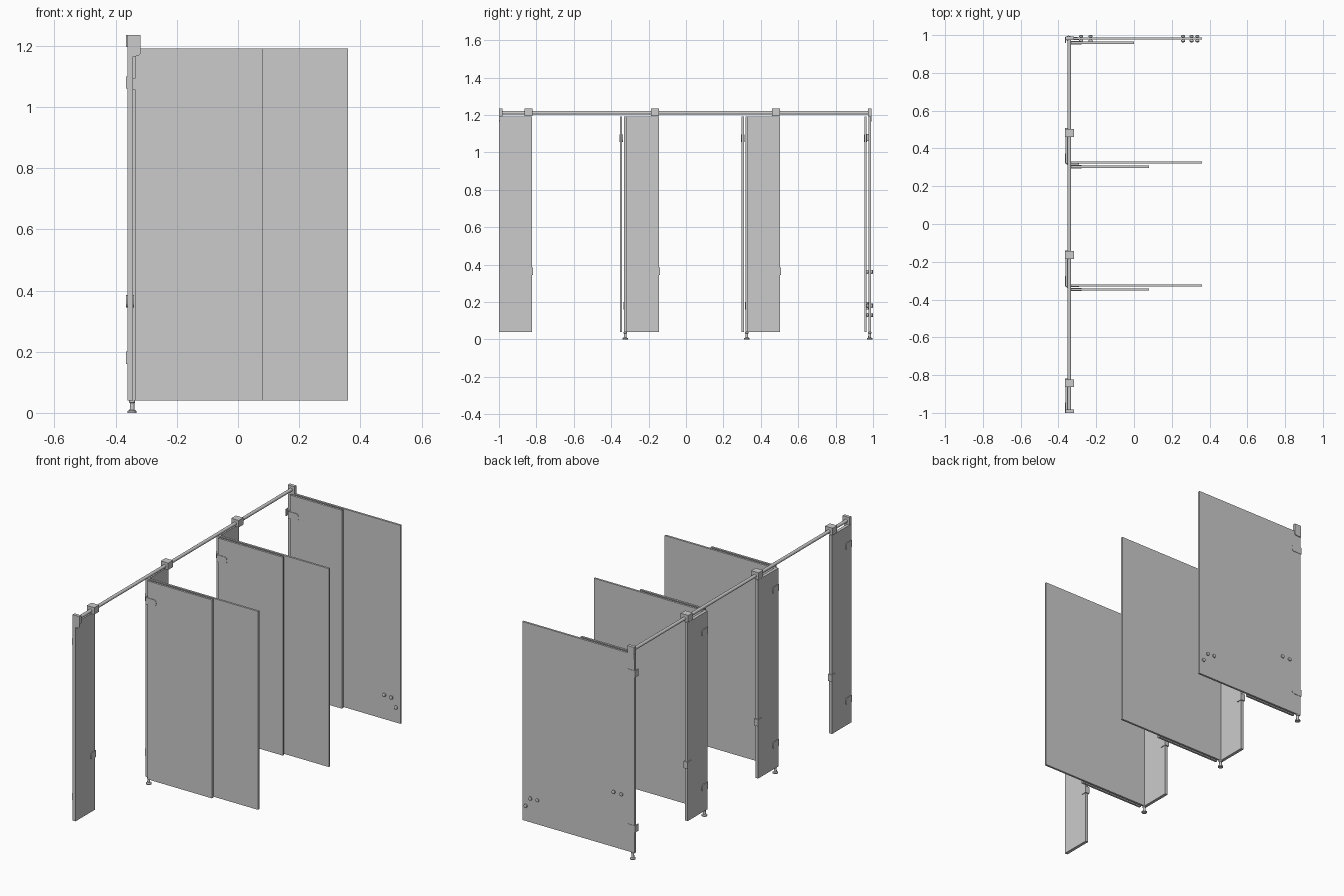
import bpy, bmesh, math
from mathutils import Vector

if "Cube" in bpy.data.objects:
    bpy.data.objects.remove(bpy.data.objects["Cube"])


def finish(name, bm):
    bmesh.ops.recalc_face_normals(bm, faces=bm.faces)
    me = bpy.data.meshes.new(name)
    bm.to_mesh(me)
    bm.free()
    ob = bpy.data.objects.new(name, me)
    bpy.context.collection.objects.link(ob)
    return ob


def box(name, x, y, z):
    bm = bmesh.new()
    bmesh.ops.create_cube(bm, size=1)
    for v in bm.verts:
        v.co = Vector([(a + b) / 2 + c * (b - a) for (a, b), c in zip((x, y, z), v.co)])
    return finish(name, bm)


def prism(name, pts, axis, lo, hi):
    # extrude a profile along x or y; points are (other horizontal axis, z)
    bm = bmesh.new()
    place = (lambda u, z: (lo, u, z)) if axis == 'x' else (lambda u, z: (u, lo, z))
    face = bm.faces.new([bm.verts.new(place(u, z)) for u, z in pts])
    ext = bmesh.ops.extrude_face_region(bm, geom=[face])
    step = Vector((hi - lo, 0, 0)) if axis == 'x' else Vector((0, hi - lo, 0))
    bmesh.ops.translate(bm, vec=step, verts=[g for g in ext['geom'] if isinstance(g, bmesh.types.BMVert)])
    return finish(name, bm)


def plate(name, axis, lo, hi, u0, u1, z):
    # fitting plate with rounded far end at u1
    s, r, h = (1 if u1 > u0 else -1), 0.016, 0.02
    pts = [(u0, z + h), (u0, z - h)]
    for cz, a0 in ((z - h + r, -90), (z + h - r, 0)):
        for i in range(6):
            a = math.radians(a0 + 18 * i)
            pts.append((u1 - s * r + s * r * math.cos(a), cz + r * math.sin(a)))
    return prism(name, pts, axis, lo, hi)


def lathe(name, profile, origin, along_y=False, n=20):
    # turned part: profile of (radius, distance along axis)
    bm = bmesh.new()
    rings = []
    for r, t in profile:
        ring = []
        for i in range(n):
            a = 2 * math.pi * i / n
            c, s = r * math.cos(a), r * math.sin(a)
            ring.append(bm.verts.new(Vector(origin) + Vector((c, t, s) if along_y else (c, s, t))))
        rings.append(ring)
    for p, q in zip(rings, rings[1:]):
        for i in range(n):
            bm.faces.new((p[i], p[(i + 1) % n], q[(i + 1) % n], q[i]))
    bm.faces.new(rings[0])
    bm.faces.new(rings[-1])
    ob = finish(name, bm)
    bpy.ops.object.select_all(action='DESELECT')
    ob.select_set(True)
    bpy.context.view_layer.objects.active = ob
    bpy.ops.object.shade_smooth_by_angle(angle=math.radians(35))
    return ob


PX = (-0.362, -0.344)      # front pilaster thickness
PZ = (0.04, 1.192)         # panel height

# head rail
lathe("head_rail", [(0.0095, -0.995), (0.0095, 0.985)], (-0.342, 0, 1.212), True)

# front pilasters with rail clamps, latch keepers and corner brackets
for i, (y0, y1) in enumerate([(-1.0, -0.823), (-0.331, -0.145), (0.319, 0.502)]):
    box(f"pilaster_{i}", PX, (y0, y1), PZ)
    box(f"rail_clamp_{i}", (-0.366, -0.318), (y1 - 0.041, y1 + 0.001), (1.196, 1.236))
    plate(f"keeper_outer_{i}", 'x', -0.366, -0.361, y1 + 0.006, y1 - 0.04, 0.365)
    plate(f"keeper_inner_{i}", 'x', -0.345, -0.340, y1 + 0.006, y1 - 0.04, 0.365)
    box(f"keeper_edge_{i}", (-0.366, -0.340), (y1, y1 + 0.006), (0.345, 0.385))
    for z in (1.08, 0.18):
        plate(f"corner_bracket_{i}", 'x', -0.3655, -0.361, y0 - 0.0, y0 + 0.055, z)

# dividers, open doors, feet
for i, (y, x0, door_end) in enumerate([(-0.325, -0.344, 0.08), (0.325, -0.344, 0.08), (0.982, -0.362, 0.0)]):
    box(f"divider_{i}", (x0, 0.36), (y - 0.006, y + 0.006), PZ)
    d = y - 0.022
    box(f"door_{i}", (-0.335, door_end), (d - 0.006, d + 0.006), PZ)
    plate(f"door_hinge_front_{i}", 'y', d - 0.009, d - 0.005, -0.338, -0.278, 1.075)
    plate(f"door_hinge_back_{i}", 'y', d + 0.005, d + 0.009, -0.338, -0.278, 1.075)
    box(f"door_hinge_knuckle_{i}", (-0.345, -0.335), (d - 0.009, d + 0.009), (1.055, 1.095))
    plate(f"divider_bracket_{i}", 'y', y - 0.009, y - 0.005, -0.344, -0.29, 0.18)
    lathe(f"foot_{i}", [(0.015, 0), (0.015, 0.006), (0.008, 0.010), (0.007, 0.032), (0.010, 0.034),
                        (0.010, 0.041)], (-0.346, y, 0))

# fittings on the end divider
for z in (1.08, 0.18):
    plate("end_bracket", 'y', 0.987, 0.990, -0.362, -0.30, z)
    box("end_bracket_edge", (-0.3655, -0.361), (0.958, 0.990), (z - 0.02, z + 0.02))

# rail end brackets: head block with rounded skirt
skirt = [(-0.362, 1.236), (-0.362, 1.165), (-0.34, 1.165)]
for k in range(7):
    a = math.radians(-90 + 15 * k)
    skirt.append((-0.332 + 0.014 * math.cos(a), 1.18 + 0.014 * math.sin(a)))
skirt.append((-0.318, 1.236))
for y0, y1, b0, b1 in ((-1.0, -0.996, -1.0, -0.982), (0.988, 0.993, 0.974, 0.993)):
    prism("rail_end_plate", skirt, 'y', y0, y1)
    box("rail_end_block", (-0.362, -0.318), (b0, b1), (1.193, 1.236))

# round through fixings on the end divider
knob = [(0.005, -0.020), (0.010, -0.017), (0.011, -0.012), (0.010, -0.009), (0.006, -0.006),
        (0.006, 0.006), (0.010, 0.009), (0.011, 0.012), (0.010, 0.016), (0.005, 0.018)]
for i, (x, z) in enumerate([(0.335, 0.13), (0.305, 0.18), (0.26, 0.183), (-0.23, 0.362), (-0.28, 0.362)]):
    lathe(f"through_fixing_{i}", knob, (x, 0.982, z), True, 16)
